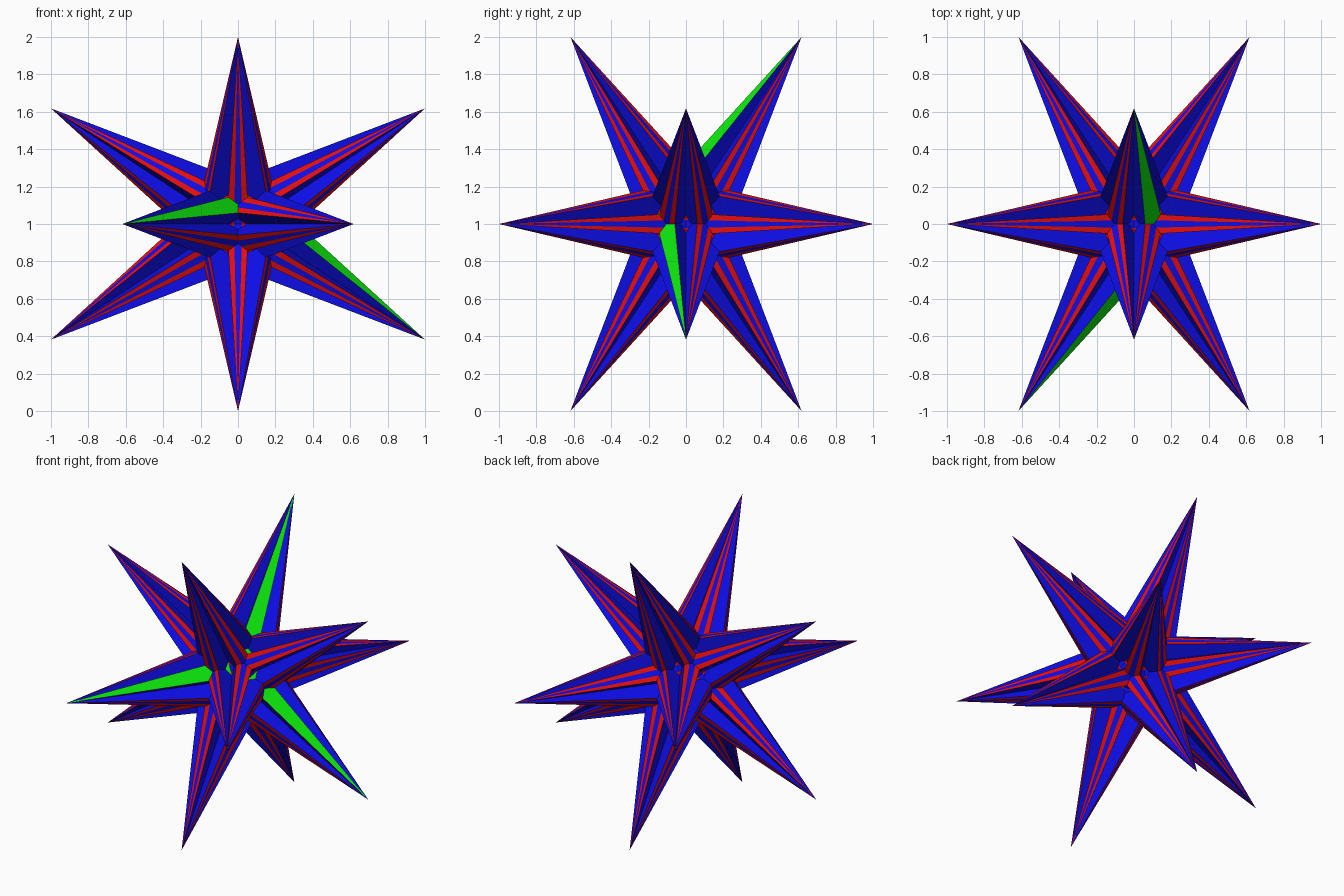
import bpy, bmesh, math
from mathutils import Vector

if "Cube" in bpy.data.objects:
    bpy.data.objects.remove(bpy.data.objects["Cube"], do_unlink=True)

PHI = (1 + 5 ** 0.5) / 2
CENTRE = Vector((0, 0, 1))
LENGTH = 1.09        # spike length along its axis
INRADIUS = 0.191     # rib distance from the axis, per unit length
RIB = 0.057          # rib half width, per unit length
CORE = 0.36          # share of the rib that is blue
VALLEY = 0.09        # groove depth radius, per unit length


def material(name, rgb):
    m = bpy.data.materials.new(name)
    m.use_nodes = True
    m.diffuse_color = (*rgb, 1)
    bsdf = next(n for n in m.node_tree.nodes if n.type == 'BSDF_PRINCIPLED')
    bsdf.inputs["Base Color"].default_value = (*rgb, 1)
    return m


BLUE, RED, GREEN = 0, 1, 2
MATS = [material("blue", (0.004, 0.004, 0.8)),
        material("red", (0.8, 0.004, 0.004)),
        material("green", (0.004, 0.8, 0.004))]


def cyclic(a, b):
    """All sign and cyclic variants of (a, 0, b)."""
    out = []
    for i in (1, -1):
        for j in (1, -1):
            x, z = a * i, b * j
            out += [Vector((x, 0, z)), Vector((z, x, 0)), Vector((0, z, x))]
    return out


# Spike tips and the twenty face directions
tips = cyclic(1, 1 / PHI)
normals = [Vector((i, j, k)).normalized()
           for i in (1, -1) for j in (1, -1) for k in (1, -1)]
normals += [v.normalized() for v in cyclic(1 / PHI, PHI)]
green_dir = Vector((1, -1, 1)).normalized()


def spike(index, tip):
    axis = tip.normalized()
    ref = axis.orthogonal().normalized()
    side = axis.cross(ref)
    ribs = []
    for n in normals:
        if abs(n.dot(axis) - 0.1876) < 0.02:
            u = (n - axis * n.dot(axis)).normalized()
            ribs.append((math.atan2(u.dot(side), u.dot(ref)), u, n))
    ribs.sort(key=lambda r: r[0])

    # Ring of base points: each rib is red, blue, red, then a blue groove
    base = CENTRE + tip - axis * LENGTH
    ring, colours = [], []
    for ang, u, n in ribs:
        t = axis.cross(u)
        for s in (-1, -CORE, CORE, 1):
            ring.append(base + (u * INRADIUS + t * RIB * s) * LENGTH)
        a = ang + math.pi / 5
        groove = ref * math.cos(a) + side * math.sin(a)
        ring.append(base + groove * VALLEY * LENGTH)
        if n.dot(green_dir) > 0.99:
            colours += [GREEN, GREEN, GREEN]
        else:
            colours += [RED, BLUE, RED]
        colours += [BLUE, BLUE]

    bm = bmesh.new()
    apex = bm.verts.new(CENTRE + tip)
    foot = bm.verts.new(base)
    vs = [bm.verts.new(p) for p in ring]
    for i, c in enumerate(colours):
        a, b = vs[i], vs[(i + 1) % len(vs)]
        bm.faces.new((a, b, apex)).material_index = c
        bm.faces.new((b, a, foot)).material_index = BLUE
    bmesh.ops.recalc_face_normals(bm, faces=bm.faces)
    me = bpy.data.meshes.new(f"spike_{index:02d}")
    bm.to_mesh(me)
    bm.free()
    for m in MATS:
        me.materials.append(m)
    bpy.context.collection.objects.link(bpy.data.objects.new(me.name, me))


for i, tip in enumerate(tips):
    spike(i + 1, tip)
